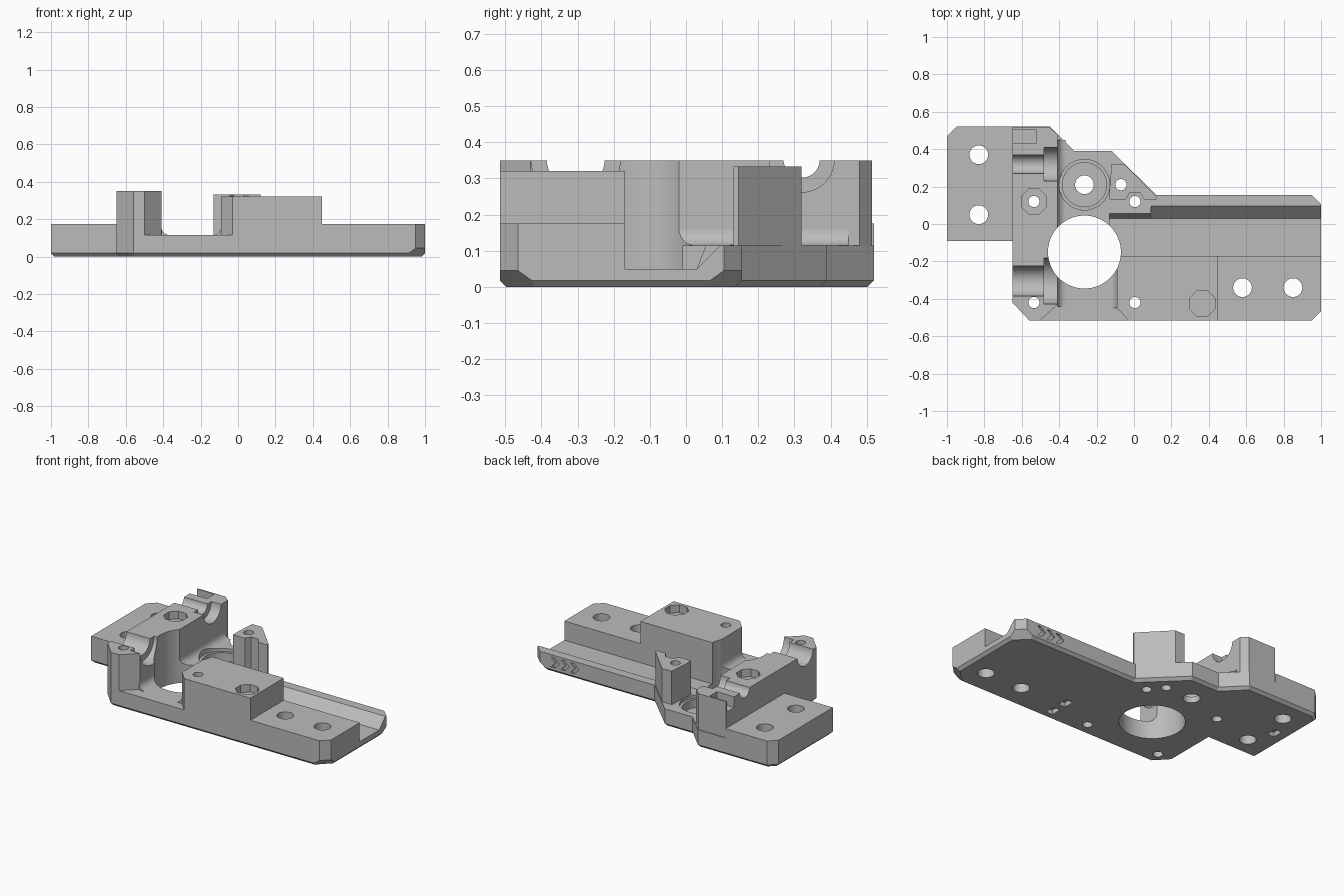
import bpy, bmesh
from math import sin, cos, pi, radians
from mathutils import Matrix

cube = bpy.data.objects.get("Cube")
if cube:
    bpy.data.objects.remove(cube, do_unlink=True)

grey = bpy.data.materials.new("plain_grey")
grey.use_nodes = True
tone = (0.5, 0.5, 0.5, 1)
grey.diffuse_color = tone
grey.node_tree.nodes["Principled BSDF"].inputs["Base Color"].default_value = tone


def prism(name, pts, lo, hi, axis="z", chamfer=0):
    """Extrude a flat outline along an axis; optionally chamfer its lower rim."""
    place = {"x": lambda a, b, t: (t, a, b),
             "y": lambda a, b, t: (a, t, b),
             "z": lambda a, b, t: (a, b, t)}[axis]
    bm = bmesh.new()
    low = [bm.verts.new(place(a, b, lo)) for a, b in pts]
    high = [bm.verts.new(place(a, b, hi)) for a, b in pts]
    n = len(pts)
    rim = bm.faces.new(low)
    bm.faces.new(high)
    for i in range(n):
        j = (i + 1) % n
        bm.faces.new((low[i], low[j], high[j], high[i]))
    bmesh.ops.recalc_face_normals(bm, faces=bm.faces)
    if chamfer:
        bmesh.ops.bevel(bm, geom=list(rim.edges), offset=chamfer, segments=1,
                        affect='EDGES', profile=0.5)
    mesh = bpy.data.meshes.new(name)
    bm.to_mesh(mesh)
    bm.free()
    mesh.materials.append(grey)
    ob = bpy.data.objects.new(name, mesh)
    bpy.context.collection.objects.link(ob)
    return ob


def ring(x, y, r, n=40, turn=0):
    return [(x + r * cos(2 * pi * (i + turn) / n), y + r * sin(2 * pi * (i + turn) / n))
            for i in range(n)]


def rect(x0, x1, y0, y1):
    return [(x0, y0), (x1, y0), (x1, y1), (x0, y1)]


def cut(targets, pts, lo, hi, axis="z", move=None):
    """Subtract an extruded outline from each target, then discard the cutter."""
    tool = prism("cutter", pts, lo, hi, axis)
    tool.hide_render = True
    if move:
        tool.data.transform(move)
    for ob in targets:
        mod = ob.modifiers.new("cut", 'BOOLEAN')
        mod.operation = 'DIFFERENCE'
        mod.solver = 'EXACT'
        mod.object = tool
        bpy.context.view_layer.objects.active = ob
        bpy.ops.object.modifier_apply(modifier=mod.name)
    bpy.data.objects.remove(tool, do_unlink=True)


# Main solids
FLOOR = 0.115
base = prism("base_plate", [
    (-1, -0.09), (-0.65, -0.09), (-0.65, -0.42), (-0.56, -0.515), (0.95, -0.515),
    (1, -0.465), (1, 0.105), (0.95, 0.155), (0.12, 0.155), (-0.12, 0.39),
    (-0.32, 0.39), (-0.45, 0.52), (-0.95, 0.52), (-1, 0.47)], 0, FLOOR, chamfer=0.018)
wing = prism("side_wing", [(-1, -0.09), (-0.65, -0.09), (-0.65, 0.52), (-0.95, 0.52),
                           (-1, 0.47)], FLOOR, 0.175)
tower = prism("rod_tower", [
    (-0.65, -0.42), (-0.56, -0.515), (-0.5, -0.515), (-0.41, -0.43), (-0.41, 0.48),
    (-0.45, 0.515), (-0.65, 0.515)], FLOOR, 0.35)
block = prism("tall_block", [(-0.09, -0.45), (-0.03, -0.515), (0.45, -0.515),
                             (0.45, -0.17), (-0.09, -0.17)], FLOOR, 0.32)
step = prism("low_block", [(0.45, -0.515), (0.95, -0.515), (1, -0.465), (1, -0.17),
                           (0.45, -0.17)], FLOOR, 0.175)
post = prism("rear_post", [(-0.12, 0.32), (-0.05, 0.32), (0.12, 0.145), (0.12, 0.132),
                           (-0.13, 0.132), (-0.13, 0.2)], FLOOR, 0.333)

# Concave fillets along the foot of the channel walls
def fillet(name, wall, side, y0, y1, r=0.045):
    arc = [(wall + side * r * (1 - cos(a)), FLOOR + r * (1 - sin(a)))
           for a in (i * pi / 12 for i in range(7))]
    return prism(name, [(wall, FLOOR)] + arc, y0, y1, "y")

tower_fillets = [fillet("tower_fillet_rear", -0.41, 1, -0.1, 0.45),
                 fillet("tower_fillet_front", -0.41, 1, -0.44, -0.2)]
block_fillet = fillet("block_fillet", -0.09, -1, -0.45, -0.2)

# Sunken trough with a sloped rear wall
cut([base], [(-0.17, 0.05), (0.03, 0.05), (0.055, FLOOR), (0.055, 0.2), (-0.17, 0.2)],
    -0.13, 0.1, "x")
cut([base], [(-0.17, 0.05), (0.03, 0.05), (0.115, 0.135), (0.115, 0.2), (-0.17, 0.2)],
    0.09, 1.1, "x")

# Large opening and bearing seat
cut([base, tower, block, block_fillet] + tower_fillets,
    ring(-0.265, -0.15, 0.195, 64), -0.1, 0.5)
cut([base, post] + tower_fillets[:1], ring(-0.265, 0.21, 0.135, 48), 0.095, 0.5)
cut([base], ring(-0.265, 0.21, 0.118, 48), 0.04, 0.5)
cut([base], ring(-0.265, 0.21, 0.05), -0.1, 0.5)

# Stepped half-round rod seats across the tower
for y, narrow, wide in ((0.32, 0.05, 0.09), (-0.305, 0.08, 0.123)):
    cut([tower], ring(y, 0.352, narrow), -0.7, -0.35, "x")
    cut([tower], ring(y, 0.352, wide), -0.48, -0.35, "x")
cut([tower], rect(-0.66, -0.525, 0.43, 0.505), 0.28, 0.4)

# Screw holes
for solids, x, y, r in (
        ([base, wing], -0.83, 0.37, 0.05), ([base, wing], -0.83, 0.05, 0.05),
        ([base, step], 0.58, -0.34, 0.05), ([base, step], 0.85, -0.34, 0.05),
        ([base, tower], -0.535, -0.42, 0.03), ([base, block], 0.005, -0.42, 0.03),
        ([base, tower], -0.535, 0.12, 0.03), ([base, post], -0.07, 0.21, 0.03),
        ([base], 0.005, 0.12, 0.03)):
    cut(solids, ring(x, y, r, 32), -0.1, 0.5)

# Eight-sided recesses and the six-sided nut slot
cut([tower], ring(-0.535, 0.12, 0.073, 8, 0.5), 0.3, 0.4)
cut([block], ring(0.365, -0.425, 0.073, 8, 0.5), 0.27, 0.4)
cut([post], ring(0.005, 0.12, 0.055, 6), 0.1, 0.4)

# Slots in the underside
for x, y in ((0.265, -0.425), (0.265, -0.31), (-0.9, 0.21)):
    cut([base], rect(x - 0.025, x + 0.025, y - 0.035, y + 0.035), -0.1, 0.03)

# Deeper underside chamfers on the end corners
for y, turn in ((-0.49, -45), (0.13, 45)):
    move = Matrix.Translation((0.975, y, 0)) @ Matrix.Rotation(radians(turn), 4, 'Z')
    cut([base], [(-0.055, -0.01), (0.1, -0.01), (0.1, 0.145)], -0.2, 0.2, "y", move)

# Engraved chevrons on the rear edge
for x in (0.84, 0.77, 0.7):
    cut([base], [(x, 0.035), (x + 0.028, 0.035), (x - 0.005, 0.068), (x + 0.028, 0.1),
                 (x, 0.1), (x - 0.033, 0.068)], 0.145, 0.2, "y")

# Smooth the round walls and keep the edges crisp
bpy.ops.object.select_all(action='DESELECT')
for ob in [base, wing, tower, block, step, post, block_fillet] + tower_fillets:
    ob.select_set(True)
    bpy.context.view_layer.objects.active = ob
bpy.ops.object.shade_smooth_by_angle(angle=radians(30))
